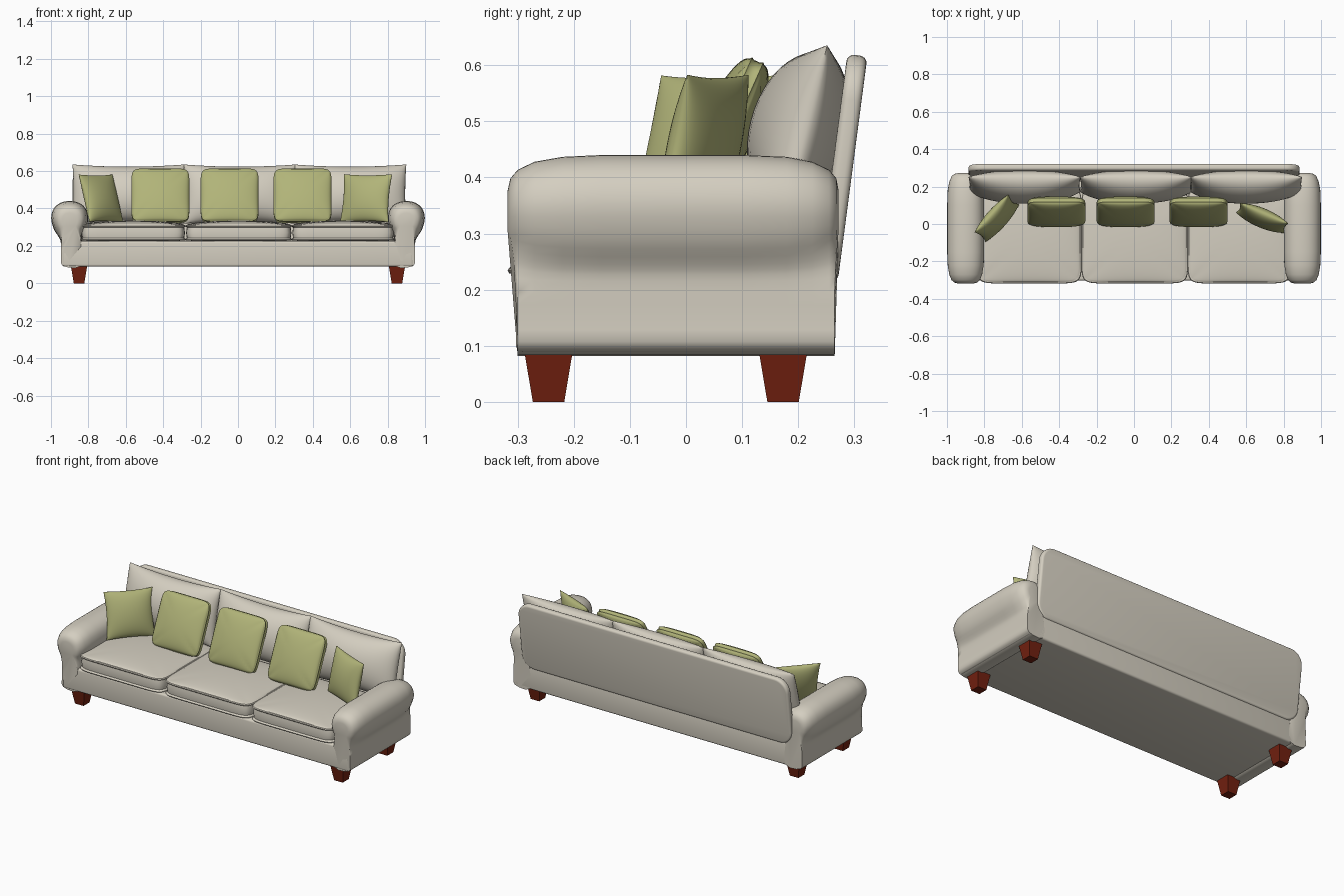
import bpy, bmesh, math
from mathutils import Matrix, Vector

if "Cube" in bpy.data.objects:
    bpy.data.objects.remove(bpy.data.objects["Cube"])


def material(name, rgb):
    m = bpy.data.materials.new(name)
    m.diffuse_color = (*rgb, 1)
    m.use_nodes = True
    m.node_tree.nodes["Principled BSDF"].inputs["Base Color"].default_value = m.diffuse_color
    return m


CREAM = material("cream fabric", (0.66, 0.62, 0.53))
GREEN = material("olive green fabric", (0.44, 0.455, 0.19))
WOOD = material("red brown wood", (0.17, 0.015, 0.005))


def finish(name, bm, mat, matrix=Matrix(), angle=40):
    bmesh.ops.remove_doubles(bm, verts=bm.verts, dist=1e-5)
    bmesh.ops.recalc_face_normals(bm, faces=bm.faces)
    me = bpy.data.meshes.new(name)
    bm.to_mesh(me)
    bm.free()
    me.materials.append(mat)
    ob = bpy.data.objects.new(name, me)
    bpy.context.collection.objects.link(ob)
    ob.matrix_world = matrix
    bpy.ops.object.select_all(action='DESELECT')
    ob.select_set(True)
    bpy.context.view_layer.objects.active = ob
    bpy.ops.object.shade_smooth_by_angle(angle=math.radians(angle))
    return ob


def place(loc, yaw=0, tilt=0):
    """Yaw turns about z, tilt leans the top backwards."""
    return (Matrix.Translation(loc) @ Matrix.Rotation(math.radians(yaw), 4, 'Z')
            @ Matrix.Rotation(math.radians(-tilt), 4, 'X'))


def rounded_box(name, size, matrix, bevel, corner=0):
    bm = bmesh.new()
    bmesh.ops.create_cube(bm, size=1, matrix=Matrix.Diagonal((*size, 1)))
    if corner:  # round the outline seen from the front
        edges = [e for e in bm.edges
                 if abs(e.verts[0].co.y - e.verts[1].co.y) > 1e-4]
        bmesh.ops.bevel(bm, geom=edges, offset=corner, segments=8,
                        profile=0.5, affect='EDGES')
    edges = [e for e in bm.edges if e.calc_face_angle(0) > 0.5]
    bmesh.ops.bevel(bm, geom=edges, offset=bevel, segments=4,
                    profile=0.5, affect='EDGES')
    return finish(name, bm, CREAM, matrix)


def cushion(name, mat, matrix, w, h, front, back, edge=0, pinch=(0, 0),
            k=0, power=0.5, rim=(), n=24):
    """Stuffed cushion facing -y. k rounds the outline, pinch draws the sides
    in, rim lists (y, outward) rings of the side wall."""
    bm = bmesh.new()

    def outline(i, j, out=0):
        u, v = (math.sin(math.pi / 2 * (2 * a / n - 1)) for a in (i, j))
        fill = max(0, (1 - u * u) * (1 - v * v)) ** power
        x = u * (1 - pinch[0] * (1 - v * v))
        z = v * (1 - pinch[1] * (1 - u * u))
        if k and (u or v):
            s = max(abs(u), abs(v)) / (abs(u)**k + abs(v)**k) ** (1 / k)
            x, z = x * s, z * s
        return x * (w / 2 + out), z * (h / 2 + out), fill

    for side, depth in ((-1, front), (1, back)):
        grid = []
        for i in range(n + 1):
            row = []
            for j in range(n + 1):
                x, z, f = outline(i, j)
                row.append(bm.verts.new((x, side * (edge + f * depth), z)))
            grid.append(row)
        for i in range(n):
            for j in range(n):
                bm.faces.new((grid[i][j], grid[i + 1][j],
                              grid[i + 1][j + 1], grid[i][j + 1]))
    if edge:
        border = ([(i, 0) for i in range(n)] + [(n, j) for j in range(n)]
                  + [(i, n) for i in range(n, 0, -1)]
                  + [(0, j) for j in range(n, 0, -1)])
        rings = []
        for y, out in [(-edge, 0), *rim, (edge, 0)]:
            ring = []
            for i, j in border:
                x, z, _ = outline(i, j, out)
                ring.append(bm.verts.new((x, y, z)))
            rings.append(ring)
        m = len(border)
        for a, b in zip(rings, rings[1:]):
            for i in range(m):
                bm.faces.new((a[i], a[(i + 1) % m], b[(i + 1) % m], b[i]))
    return finish(name, bm, mat, matrix, 50)


def smooth_loop(pts, steps=3):
    """Closed Catmull-Rom curve through the points."""
    p, res = [Vector(q) for q in pts], []
    m = len(p)
    for i in range(m):
        a, b, c, d = p[i - 1], p[i], p[(i + 1) % m], p[(i + 2) % m]
        for s in range(steps):
            t = s / steps
            res.append(0.5 * (2 * b + (c - a) * t + (2 * a - 5 * b + 4 * c - d) * t**2
                              + (3 * b - a - 3 * c + d) * t**3))
    return res


# Rolled arms: x/z profile lofted along y, the roll shrinking at both ends
ARM = smooth_loop([(0.937, 0.093), (0.945, 0.15), (0.947, 0.215), (0.957, 0.245),
                   (0.985, 0.29), (0.999, 0.35), (0.985, 0.40), (0.95, 0.43),
                   (0.90, 0.44), (0.85, 0.43), (0.815, 0.40), (0.801, 0.35),
                   (0.81, 0.30), (0.83, 0.26), (0.835, 0.215), (0.84, 0.093)])
STATIONS = [(-0.318, 0.42), (-0.313, 0.62), (-0.30, 0.76), (-0.27, 0.89),
            (-0.22, 0.97), (-0.15, 1), (0.10, 1), (0.18, 0.97),
            (0.225, 0.89), (0.255, 0.76), (0.268, 0.62), (0.272, 0.42)]


def arm(name, sx):
    bm = bmesh.new()
    rings = []
    for y, s in STATIONS:
        ring = []
        for x, z in ARM:
            wgt = min(1, max(0, (z - 0.2) / 0.07))
            f = 1 + (s - 1) * wgt
            yb = min(0.265, max(-0.30, y))
            ring.append(bm.verts.new((sx * (0.9 + (x - 0.9) * f),
                                      yb + (y - yb) * wgt,
                                      0.33 + (z - 0.33) * f)))
        rings.append(ring)
    m = len(ARM)
    for a, b in zip(rings, rings[1:]):
        for i in range(m):
            bm.faces.new((a[i], a[(i + 1) % m], b[(i + 1) % m], b[i]))
    bm.faces.new(rings[0])
    bm.faces.new(rings[-1])
    finish(name, bm, CREAM, angle=60)


arm("left_arm", -1)
arm("right_arm", 1)

# Base and leaning back panel
rounded_box("base", (1.875, 0.568, 0.137), place((0, -0.019, 0.1575)), 0.012)
rounded_box("back_panel", (1.77, 0.036, 0.405), place((0, 0.279, 0.417), tilt=7.5),
            0.013, corner=0.08)

# Seat cushions with piping along both rims
PIPING = [(-0.041, 0.005), (-0.036, 0.008), (-0.031, 0.005), (-0.028, 0),
          (0, 0.004), (0.028, 0), (0.031, 0.005), (0.036, 0.008), (0.041, 0.005)]
for label, x, w in (("left", -0.56, 0.545), ("middle", 0.004, 0.555),
                    ("right", 0.562, 0.535)):
    cushion(f"{label}_seat_cushion", CREAM, place((x, -0.06, 0.27), tilt=90),
            w, 0.50, 0.024, 0.004, edge=0.041, k=10, rim=PIPING)

# Back cushions
for label, x, w in (("left", -0.585, 0.60), ("middle", 0.01, 0.60),
                    ("right", 0.60, 0.60)):
    cushion(f"{label}_back_cushion", CREAM, place((x, 0.212, 0.477), tilt=14),
            w, 0.327, 0.10, 0.07, pinch=(0.02, 0.09))

# Three rounded green pillows with a welted rim
for label, x in (("left", -0.415), ("middle", -0.045), ("right", 0.345)):
    cushion(f"{label}_round_pillow", GREEN, place((x, 0.065, 0.468), tilt=24),
            0.302, 0.302, 0.035, 0.035, edge=0.014, k=8,
            rim=[(-0.011, 0.004), (-0.006, 0.001), (0.006, 0.001), (0.011, 0.004)])

# Two pointed green pillows by the arms
cushion("left_corner_pillow", GREEN, place((-0.733, 0.03, 0.455), 48, 17),
        0.27, 0.265, 0.046, 0.046, pinch=(0.07, 0.05))
cushion("right_corner_pillow", GREEN, place((0.685, 0.032, 0.455), -23, 12),
        0.28, 0.262, 0.046, 0.046, pinch=(0.07, 0.05))

# Tapered square legs
for side, x in (("left", -0.85), ("right", 0.85)):
    for end, y in (("front", -0.245), ("back", 0.173)):
        bm = bmesh.new()
        bmesh.ops.create_cone(bm, cap_ends=True, segments=4,
                              radius1=0.028 * 2**0.5, radius2=0.044 * 2**0.5, depth=0.095,
                              matrix=Matrix.Translation((x, y, 0.0475))
                              @ Matrix.Rotation(math.pi / 4, 4, 'Z'))
        finish(f"{side}_{end}_leg", bm, WOOD, angle=30)
